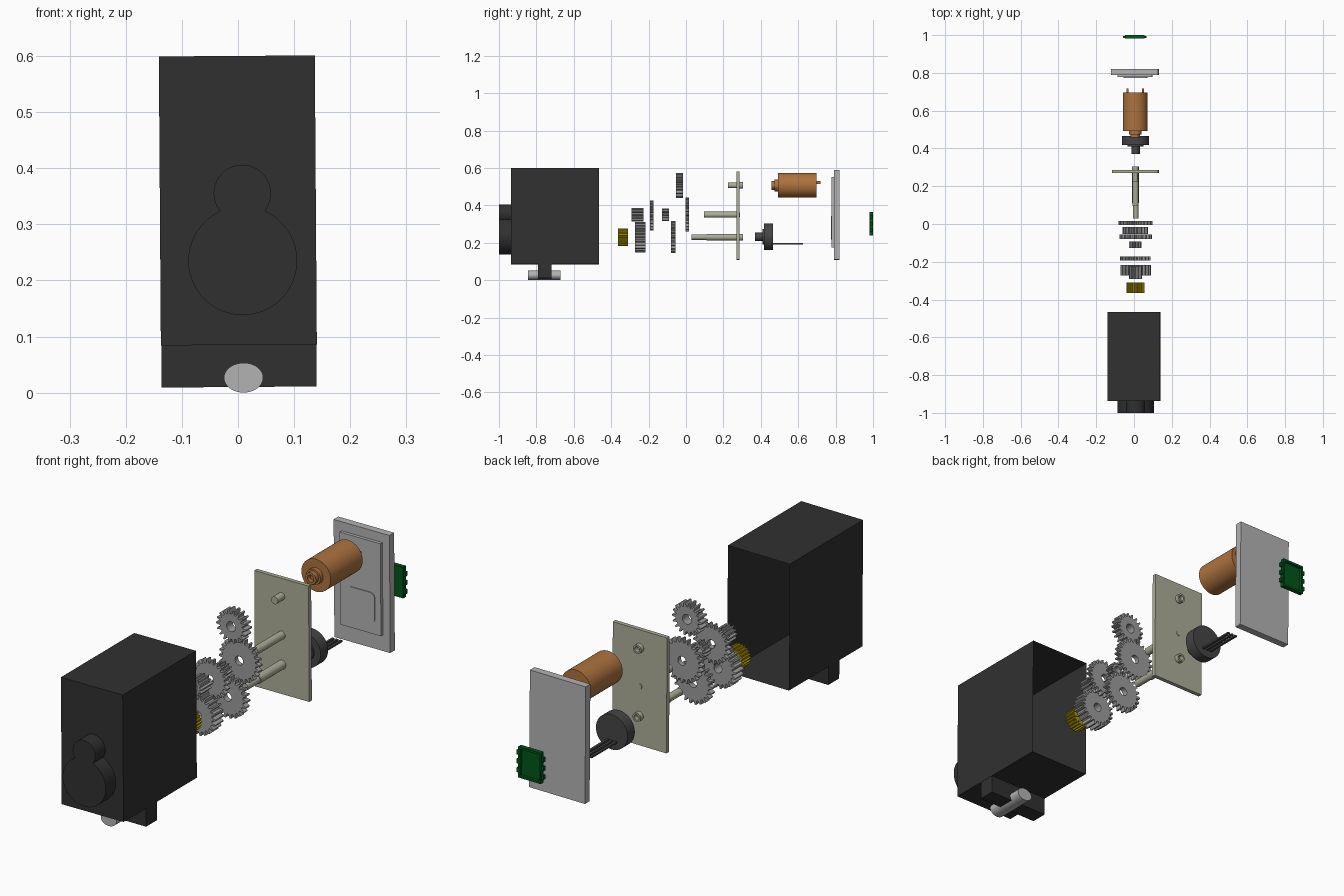
import bpy, bmesh
from math import sin, cos, pi, atan2
from mathutils import Matrix, Vector

if "Cube" in bpy.data.objects:
    bpy.data.objects.remove(bpy.data.objects["Cube"])

CX = 0.008                              # common axis offset of the gear train
AXIS_LOW, AXIS_MID, AXIS_TOP = 0.23, 0.35, 0.507
TILT = Matrix.Translation((0, 0, 0.3)) @ Matrix.Rotation(-0.007, 4, 'Y') @ Matrix.Translation((0, 0, -0.3))


def material(name, rgb):
    m = bpy.data.materials.new(name)
    m.diffuse_color = (*rgb, 1)
    m.use_nodes = True
    m.node_tree.nodes["Principled BSDF"].inputs["Base Color"].default_value = m.diffuse_color
    return m


BLACK = material("black_plastic", (0.03, 0.03, 0.03))
STEEL = material("grey_metal", (0.33, 0.33, 0.33))
LIGHT = material("light_grey", (0.45, 0.45, 0.45))
CREAM = material("cream", (0.42, 0.42, 0.32))
COPPER = material("copper", (0.42, 0.17, 0.05))
GOLD = material("brass", (0.45, 0.33, 0.0))
GREEN = material("board_green", (0.0, 0.09, 0.01))
DARK = material("dark_grey", (0.06, 0.06, 0.06))


def finish(name, bm, mat, recalc=True):
    if recalc:
        bmesh.ops.recalc_face_normals(bm, faces=bm.faces)
    me = bpy.data.meshes.new(name)
    bm.to_mesh(me)
    bm.free()
    me.transform(TILT)
    me.materials.append(mat)
    ob = bpy.data.objects.new(name, me)
    bpy.context.collection.objects.link(ob)
    return ob


def add_loops(bm, loops, closed=False):
    """Skin a chain of equal-length point loops; cap the ends unless closed."""
    rings = [[bm.verts.new(p) for p in loop] for loop in loops]
    n = len(rings[0])
    pairs = list(zip(rings, rings[1:])) + ([(rings[-1], rings[0])] if closed else [])
    for a, b in pairs:
        for i in range(n):
            j = (i + 1) % n
            bm.faces.new((a[i], a[j], b[j], b[i]))
    if not closed:
        bm.faces.new(rings[0])
        bm.faces.new(rings[-1])


def circle(r, n=40):
    return [(r * cos(2 * pi * i / n), r * sin(2 * pi * i / n)) for i in range(n)]


def place(loop, x, y, z):
    return [(x + u, y, z + v) for u, v in loop]


def turned(name, x, z, profile, mat, n=40, closed=False):
    """Round part along y; profile is a list of (radius, y)."""
    bm = bmesh.new()
    add_loops(bm, [place(circle(r, n), x, y, z) for r, y in profile], closed)
    return finish(name, bm, mat)


def slab(name, outline, y0, y1, mat):
    bm = bmesh.new()
    add_loops(bm, [place(outline, 0, y, 0) for y in (y0, y1)])
    return finish(name, bm, mat)


def box(bm, x0, x1, y0, y1, z0, z1):
    add_loops(bm, [place([(x0, z0), (x1, z0), (x1, z1), (x0, z1)], 0, y, 0) for y in (y0, y1)])


def boxes(name, dims, mat):
    bm = bmesh.new()
    for d in dims:
        box(bm, *d)
    return finish(name, bm, mat)


def gear(name, z, y0, y1, r, teeth, hole, mat=STEEL, depth=0.016):
    outer = []
    for t in range(teeth):
        for f, rad in ((-0.32, r - depth), (-0.13, r), (0.13, r), (0.32, r - depth)):
            a = 2 * pi * (t + f) / teeth
            outer.append((rad * cos(a), rad * sin(a)))
    inner = [tuple(Vector(p).normalized() * hole) for p in outer]
    bm = bmesh.new()
    add_loops(bm, [place(l, CX, y, z) for l, y in
                   ((inner, y0), (outer, y0), (outer, y1), (inner, y1))], closed=True)
    return finish(name, bm, mat)


# Thin case, open at the back
bm = bmesh.new()
box(bm, -0.139, 0.139, -0.936, -0.465, 0.085, 0.6)
bmesh.ops.recalc_face_normals(bm, faces=bm.faces)
back = max(bm.faces, key=lambda f: f.calc_center_median().y)
bmesh.ops.delete(bm, geom=[back], context='FACES_ONLY')
finish("case", bm, BLACK, recalc=False)

# Keyhole shaped boss on the front of the case
zb, rb, zs, rs = 0.235, 0.097, 0.355, 0.051
d = zs - zb
a = (d * d + rb * rb - rs * rs) / (2 * d)
h = (rb * rb - a * a) ** 0.5
tb, ts = atan2(h, a), atan2(h, a - d)
boss = []
for i in range(49):                     # big arc, measured from straight up
    t = tb + (2 * pi - 2 * tb) * i / 48
    boss.append((CX + rb * sin(t), zb + rb * cos(t)))
for i in range(1, 32):                  # small arc
    t = -ts + 2 * ts * i / 32
    boss.append((CX + rs * sin(t), zs + rs * cos(t)))
slab("front_boss", boss, -1.0, -0.936, BLACK)

# Cable outlet under the case
boxes("cable_outlet", [(-0.138, 0.138, -0.79, -0.72, 0.01, 0.085)], BLACK)
slab("cable", [(CX + 0.035 * u, 0.0265 + 0.0265 * v) for u, v in circle(1)], -0.845, -0.67, LIGHT)

# Gear train
gear("output_pinion", AXIS_LOW, -0.364, -0.31, 0.047, 22, 0.018, GOLD, 0.006)
gear("output_gear", AXIS_LOW, -0.272, -0.217, 0.081, 22, 0.018)
gear("third_pinion", AXIS_MID, -0.292, -0.226, 0.035, 12, 0.015, depth=0.010)
gear("third_wheel", AXIS_MID - 0.004, -0.193, -0.173, 0.081, 22, 0.017)
gear("second_pinion", AXIS_MID, -0.128, -0.092, 0.033, 12, 0.015, depth=0.010)
gear("second_wheel", AXIS_LOW + 0.002, -0.08, -0.056, 0.086, 22, 0.018)
gear("motor_gear", AXIS_TOP, -0.054, -0.015, 0.067, 18, 0.02)
gear("first_wheel", AXIS_MID, -0.004, 0.016, 0.091, 24, 0.018)

# Middle plate with its pins
boxes("middle_plate", [(-0.114, 0.13, 0.27, 0.287, 0.11, 0.58)], CREAM)
turned("middle_pin", CX, AXIS_MID, [(0.016, 0.095), (0.016, 0.27), (0.011, 0.27), (0.011, 0.289)], CREAM)
turned("lower_pin", CX, AXIS_LOW, [(0.015, 0.03), (0.015, 0.11), (0.018, 0.11), (0.018, 0.305),
                                   (0.011, 0.305), (0.011, 0.28)], CREAM)
turned("upper_bush", CX, AXIS_TOP, [(0.015, 0.225), (0.015, 0.287), (0.018, 0.287), (0.018, 0.305),
                                    (0.011, 0.305), (0.011, 0.28)], CREAM)

# Position sensor with three leads
turned("position_sensor", CX, AXIS_LOW + 0.002,
       [(0.022, 0.37), (0.022, 0.41), (0.042, 0.41), (0.042, 0.418), (0.071, 0.418), (0.071, 0.465)], DARK)
boxes("sensor_leads", [(CX + k * 0.018 - 0.005, CX + k * 0.018 + 0.005, 0.46, 0.625, 0.192, 0.199)
                       for k in (-1, 0, 1)], DARK)

# Motor with stepped nose, shaft hole and terminals
turned("motor", CX, AXIS_TOP, [(0.014, 0.475), (0.014, 0.457), (0.024, 0.457), (0.024, 0.474), (0.032, 0.474),
                               (0.032, 0.492), (0.066, 0.492), (0.066, 0.697)], COPPER, 48)
boxes("motor_terminals", [(CX + s * 0.041 - 0.006, CX + s * 0.041 + 0.006, 0.69, 0.718, 0.515, 0.53)
                          for s in (-1, 1)], COPPER)

# Back cover with raised panel and rounded pad
boxes("back_cover", [(-0.121, 0.13, 0.79, 0.82, 0.11, 0.587)], LIGHT)
boxes("cover_panel", [(-0.085, 0.098, 0.777, 0.79, 0.175, 0.55)], LIGHT)
pad = []
for k, (sx, sz) in enumerate(((1, 1), (-1, 1), (-1, -1), (1, -1))):
    for i in range(7):
        t = (k + i / 6) * pi / 2
        pad.append((CX + sx * 0.044 + 0.02 * cos(t), 0.28 + sz * 0.042 + 0.02 * sin(t)))
slab("cover_pad", pad, 0.774, 0.777, LIGHT)

# Circuit board: rimmed tray with edge lugs
bm = bmesh.new()
rim = [(0.051, 0.063), (-0.051, 0.063), (-0.051, -0.063), (0.051, -0.063)]
floor = [(u * 0.84, v * 0.86) for u, v in rim]
add_loops(bm, [place(l, 0.004, y, 0.302) for l, y in
               ((rim, 0.982), (rim, 1.0), (floor, 1.0), (floor, 0.988))])
for s in (-1, 1):
    for k in (-1, 0, 1):
        x0, zc = 0.004 + s * 0.055, 0.302 + k * 0.036
        box(bm, x0 - 0.006, x0 + 0.006, 0.984, 0.996, zc - 0.009, zc + 0.009)
finish("circuit_board", bm, GREEN)

# Smooth round surfaces, keep edges crisp
bpy.ops.object.select_all(action='SELECT')
bpy.context.view_layer.objects.active = bpy.data.objects["motor"]
bpy.ops.object.shade_smooth_by_angle(angle=0.45)
